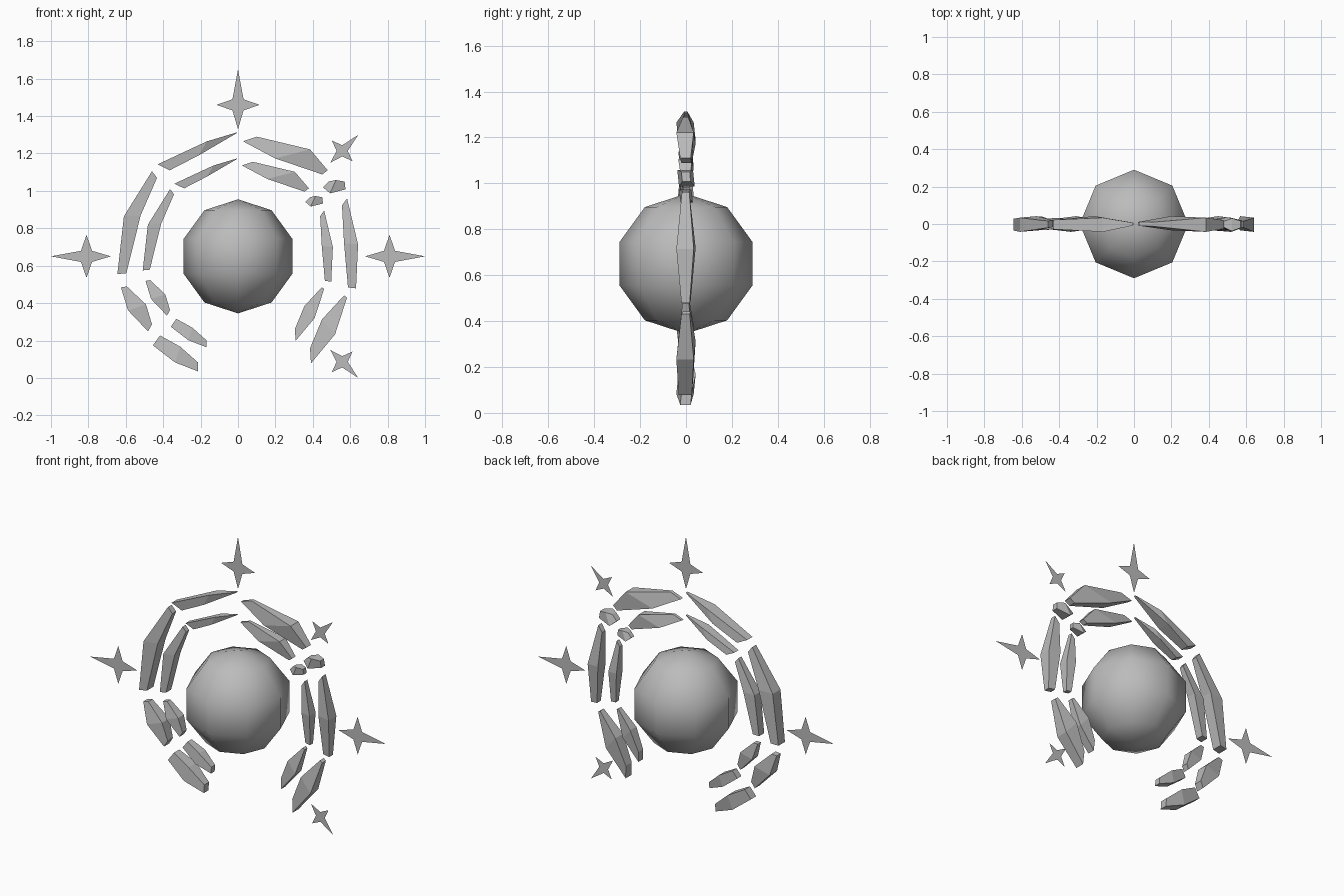
import bpy, bmesh, math
from mathutils import Vector

if "Cube" in bpy.data.objects:
    bpy.data.objects.remove(bpy.data.objects["Cube"])

CZ = 0.65  # height of the common centre
grey = bpy.data.materials.new("stone grey")
grey.diffuse_color = (0.5, 0.5, 0.5, 1)
grey.use_nodes = True
grey.node_tree.nodes["Principled BSDF"].inputs["Base Color"].default_value = grey.diffuse_color


def finish(name, bm, solid=True):
    if solid:
        bmesh.ops.recalc_face_normals(bm, faces=bm.faces)
    mesh = bpy.data.meshes.new(name)
    bm.to_mesh(mesh)
    bm.free()
    mesh.materials.append(grey)
    obj = bpy.data.objects.new(name, mesh)
    bpy.context.collection.objects.link(obj)
    return obj


def shard(name, outer, inner, depths, scale):
    """Loft four-sided sections between an outer and an inner edge."""
    bm = bmesh.new()
    rings = []
    for (xo, zo), (xi, zi), d in zip(outer, inner, depths):
        section = [(xo, -d, zo), (xo, d * 0.8, zo), (xi, d, zi), (xi, -d * 0.8, zi)]
        rings.append([bm.verts.new((x * scale, y * scale, CZ + (z - CZ) * scale))
                      for x, y, z in section])
    for a, b in zip(rings, rings[1:]):
        for i in range(4):
            j = (i + 1) % 4
            bm.faces.new((a[i], a[j], b[j], b[i]))
    bm.faces.new(rings[0])
    bm.faces.new(rings[-1])
    return finish(name, bm)


def star(name, x, z, angle, out, side, back, notch):
    """Flat four-pointed star whose long arm points along the angle."""
    bm = bmesh.new()
    centre = bm.verts.new((x, 0, z))
    rim = []
    for i, r in enumerate((out, notch, side, notch, back, notch, side, notch)):
        a = angle + i * math.pi / 4
        rim.append(bm.verts.new((x + r * math.cos(a), 0, z + r * math.sin(a))))
    for i in range(8):
        bm.faces.new((centre, rim[i], rim[(i + 1) % 8]))
    return finish(name, bm, False)


# Central low-poly ball
bm = bmesh.new()
bmesh.ops.create_uvsphere(bm, u_segments=8, v_segments=5, radius=0.305)
for v in bm.verts:
    v.co.z += CZ
for f in bm.faces:
    f.smooth = True
finish("centre_ball", bm)

# Broken ring: each shard is repeated at a smaller scale for the inner ring
shards = {
    "top_left_shard": (
        [(-.005, 1.313), (-.166, 1.265), (-.43, 1.142)],
        [(-.008, 1.308), (-.21, 1.19), (-.365, 1.11)], (.008, .042, .028)),
    "left_shard": (
        [(-.46, 1.105), (-.61, .864), (-.645, .555)],
        [(-.433, 1.07), (-.52, .87), (-.597, .56)], (.02, .042, .035)),
    "lower_left_shard": (
        [(-.626, .484), (-.588, .361), (-.481, .249)],
        [(-.594, .489), (-.492, .393), (-.46, .286)], (.022, .04, .028)),
    "bottom_shard": (
        [(-.455, .174), (-.337, .083), (-.214, .035)],
        [(-.417, .227), (-.31, .168), (-.214, .083)], (.028, .042, .025)),
    "top_right_shard": (
        [(.10, 1.29), (.385, 1.222), (.48, 1.11)],
        [(.027, 1.265), (.198, 1.174), (.45, 1.088)], (.012, .042, .025)),
    "right_shard": (
        [(.583, .96), (.642, .714), (.631, .479)],
        [(.556, .922), (.567, .72), (.588, .484)], (.018, .042, .02)),
    "lower_right_shard": (
        [(.583, .43), (.519, .233), (.39, .078)],
        [(.567, .441), (.449, .313), (.385, .158)], (.02, .042, .032)),
    "small_stone": (
        [(.487, 1.051), (.524, 1.058), (.57, 1.05)],
        [(.455, 1.019), (.492, .987), (.575, 1.008)], (.02, .038, .02)),
}
for name, (outer, inner, depths) in shards.items():
    shard("outer_" + name, outer, inner, depths, 1.0)
    shard("inner_" + name, outer, inner, depths, 0.79)

# Large stars on the axes, small stars on the right diagonals
for name, deg in (("right_star", 0), ("top_star", 90), ("left_star", 180)):
    a = math.radians(deg)
    star(name, .81 * math.cos(a), CZ + .81 * math.sin(a), a, .19, .115, .13, .042)
for name, s in (("upper_small_star", 1), ("lower_small_star", -1)):
    star(name, .557, CZ + .564 * s, s * math.pi / 4, .121, .078, .09, .03)
